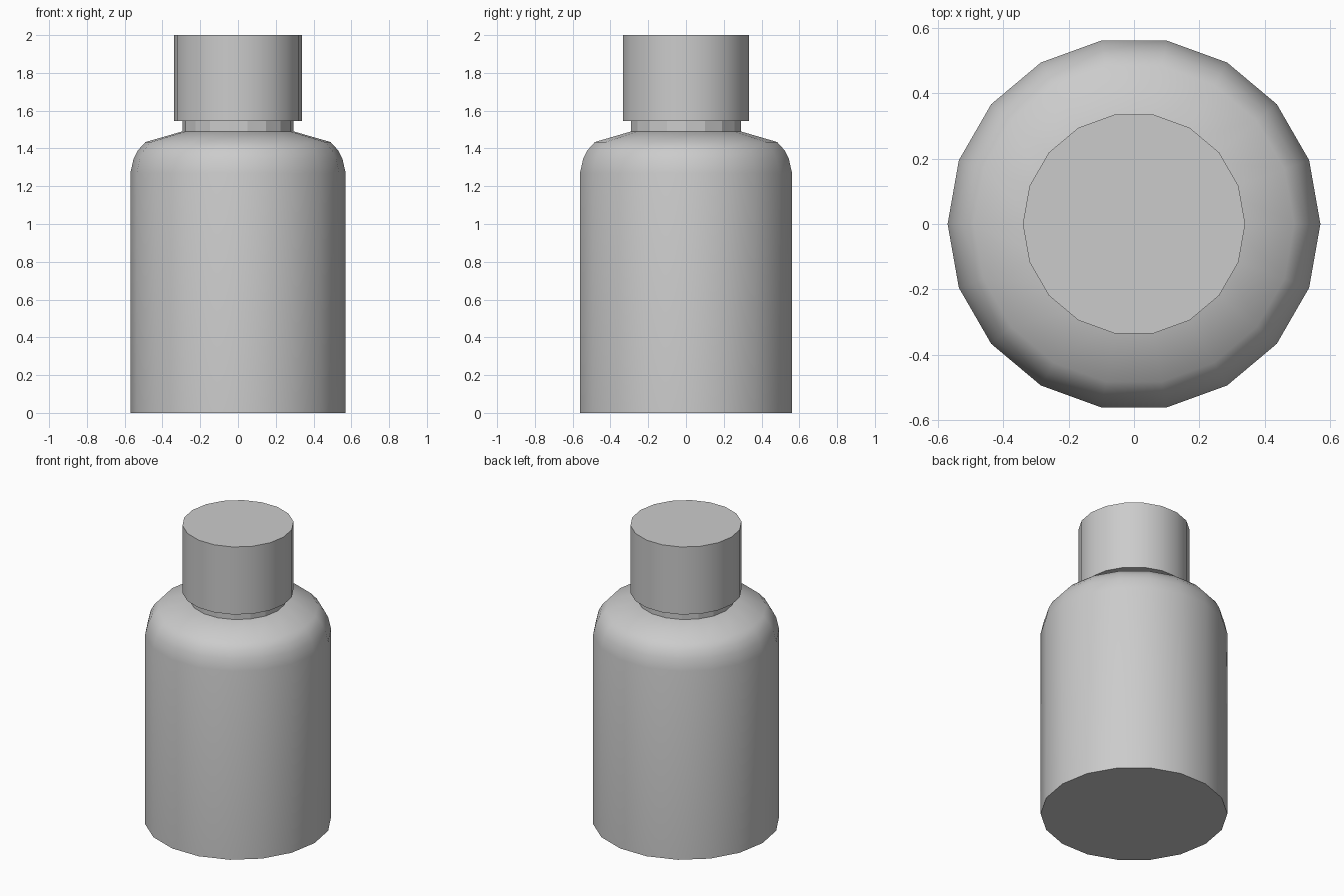
import bpy, bmesh, math

if "Cube" in bpy.data.objects:
    bpy.data.objects.remove(bpy.data.objects["Cube"])

SIDES = 18


def lathe(name, profile, smooth_angle=40, cap_ends=True):
    """Revolve (radius, z) points, listed bottom to top, around the z axis."""
    bm = bmesh.new()
    rings = []
    for r, z in profile:
        rings.append([bm.verts.new((r * math.cos(2 * math.pi * i / SIDES),
                                    r * math.sin(2 * math.pi * i / SIDES), z))
                      for i in range(SIDES)])
    for low, high in zip(rings, rings[1:]):
        for i in range(SIDES):
            j = (i + 1) % SIDES
            bm.faces.new((low[i], low[j], high[j], high[i]))
    if cap_ends:
        bm.faces.new(rings[0][::-1])
        bm.faces.new(rings[-1])
    mesh = bpy.data.meshes.new(name)
    bm.to_mesh(mesh)
    bm.free()
    obj = bpy.data.objects.new(name, mesh)
    bpy.context.collection.objects.link(obj)
    bpy.ops.object.select_all(action='DESELECT')
    obj.select_set(True)
    bpy.context.view_layer.objects.active = obj
    if smooth_angle:
        bpy.ops.object.shade_smooth_by_angle(angle=math.radians(smooth_angle))
    return obj


# Bottle body with rounded shoulder, and the short faceted neck
lathe("bottle_body", [(0.57, 0), (0.57, 1.27), (0.553, 1.345), (0.53, 1.39),
                      (0.49, 1.434), (0.295, 1.49)])
lathe("neck", [(0.295, 1.49), (0.295, 1.545)], smooth_angle=0, cap_ends=False)

# Screw cap
lathe("cap", [(0.34, 1.545), (0.34, 2.0)])
